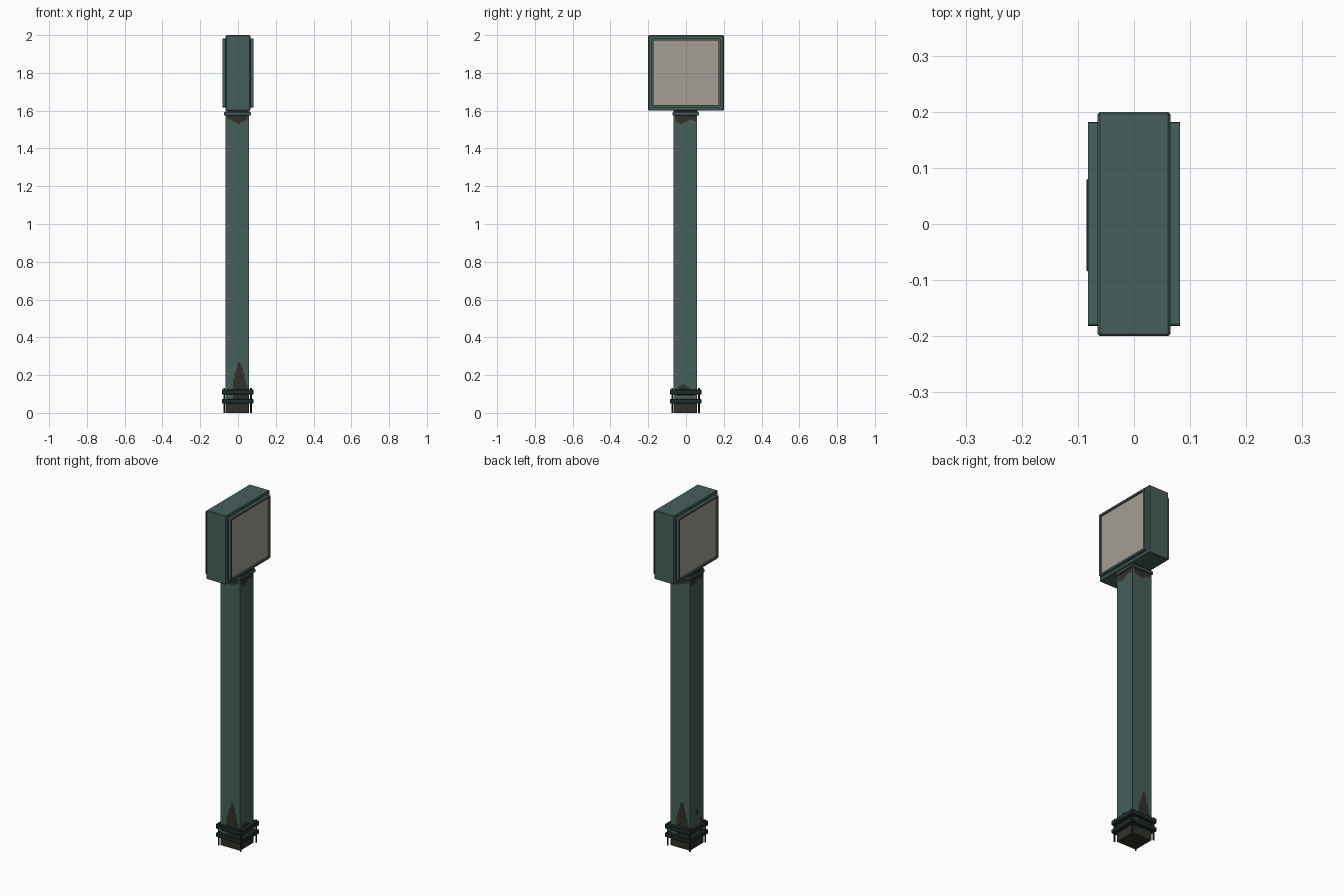
import bpy, bmesh, math
from mathutils import Vector

if "Cube" in bpy.data.objects:
    bpy.data.objects.remove(bpy.data.objects["Cube"])


def mat(name, r, g, b):
    m = bpy.data.materials.new(name)
    m.diffuse_color = (r, g, b, 1)
    m.use_nodes = True
    m.node_tree.nodes["Principled BSDF"].inputs["Base Color"].default_value = m.diffuse_color
    return m


TEAL = mat("teal paint", 0.061, 0.116, 0.106)
DARK = mat("dark metal", 0.014, 0.026, 0.027)
RUST = mat("rust", 0.031, 0.030, 0.022)
SCREEN = mat("beige panel", 0.37, 0.345, 0.295)


def finish(bm, name, mats):
    me = bpy.data.meshes.new(name)
    bm.normal_update()
    bm.to_mesh(me)
    bm.free()
    for m in mats:
        me.materials.append(m)
    ob = bpy.data.objects.new(name, me)
    bpy.context.collection.objects.link(ob)
    return ob


def box_bm(lo, hi):
    bm = bmesh.new()
    bmesh.ops.create_cube(bm, size=1)
    lo, hi = Vector(lo), Vector(hi)
    for v in bm.verts:
        v.co = (lo + hi) / 2 + v.co * (hi - lo)
    return bm


def box(name, lo, hi, m, bevel=0.0):
    bm = box_bm(lo, hi)
    if bevel:
        bmesh.ops.bevel(bm, geom=bm.edges[:], offset=bevel, segments=1, affect='EDGES')
    return finish(bm, name, [m])


# centre of the post, slightly off the origin
CX, CY, H = -0.004, -0.003, 0.0625

# post, sliced finely at both ends so rust can be assigned by rule
bm = box_bm((CX - H, CY - H, 0), (CX + H, CY + H, 1.6))


def cut(co, no):
    bmesh.ops.bisect_plane(bm, geom=bm.verts[:] + bm.edges[:] + bm.faces[:],
                           plane_co=co, plane_no=no)


for i in range(1, 30):
    cut((0, 0, i * 0.01), (0, 0, 1))
for i in range(9):
    cut((0, 0, 1.515 + i * 0.0075), (0, 0, 1))
for i in range(1, 16):
    d = -H + i * H / 8
    cut((CX + d, 0, 0), (1, 0, 0))
    cut((0, CY + d, 0), (0, 1, 0))


def tongue(u):
    # height of the tall rust streak; u runs along the face
    if u < -0.027:
        return 0.05
    return max(0.13, 0.275 - 2.2 * abs(u - 0.012) - 25 * (u - 0.012) ** 2)


def rusty(c, n):
    if abs(n.z) > 0.5:
        return True
    x, y, z = c.x - CX, c.y - CY, c.z
    u = x if abs(n.y) > 0.5 else y
    if z > 1.5:
        return z > 1.542 - 0.009 * math.sin(u * 60 + n.x * 2 + 1) and abs(u) < 0.058
    if abs(n.y) > 0.5:
        return z < tongue(-n.y * x)
    top = 0.05 if z < 0.09 else 0.0
    if n.x > 0:
        return z < 0.05 or (z > 0.09 and z < 0.15 - 4 * abs(u + 0.012) ** 1.5 and abs(u) < 0.05)
    chip = (u / 0.018) ** 2 + ((z - 0.2) / 0.016) ** 2 < 1
    return z < 0.05 or chip or (u < -0.035 and z < 0.16)


bm.normal_update()
for f in bm.faces:
    f.material_index = int(rusty(f.calc_center_median(), f.normal))
finish(bm, "post", [TEAL, RUST])

# two clamping bands around the foot
for i, (a, b) in enumerate([(0.05, 0.074), (0.098, 0.125)]):
    box(f"base_band_{i}", (-0.085, -0.085, a), (0.081, 0.081, b), DARK, 0.003)

# anchor rods at the corners of the foot
for sx in (-1, 1):
    for sy in (-1, 1):
        rb = bmesh.new()
        bmesh.ops.create_cone(rb, cap_ends=True, segments=8, radius1=0.005,
                              radius2=0.005, depth=0.131)
        bmesh.ops.translate(rb, verts=rb.verts[:],
                            vec=(CX + 0.002 + sx * 0.071, CY + 0.001 + sy * 0.071, 0.0655))
        finish(rb, "anchor_rod", [DARK])

# collar between post and head
box("collar", (-0.073, -0.071, 1.575), (0.068, 0.068, 1.593), TEAL, 0.003)
box("collar_neck", (-0.06, -0.06, 1.59), (0.06, 0.06, 1.605), DARK)

# head housing
box("head_housing", (-0.065, -0.2, 1.6), (0.065, 0.2, 2.0), TEAL, 0.004)

# raised frame with a recessed panel on both sides
for s in (-1, 1):
    fb = box_bm((min(s * 0.06, s * 0.082), -0.182, 1.618),
                (max(s * 0.06, s * 0.082), 0.182, 1.982))
    fb.normal_update()
    long_edges = [e for e in fb.edges
                  if abs(e.verts[0].co.x - e.verts[1].co.x) > 0.01]
    bmesh.ops.bevel(fb, geom=long_edges, offset=0.006, segments=2,
                    profile=0.5, affect='EDGES')
    fb.normal_update()
    face = max(fb.faces, key=lambda f: f.normal.x * s)
    bmesh.ops.inset_region(fb, faces=[face], thickness=0.011)
    ext = bmesh.ops.inset_region(fb, faces=[face], thickness=0.001)
    for v in face.verts:
        v.co.x -= s * 0.008
    face.material_index = 1
    finish(fb, "right_panel" if s > 0 else "left_panel", [TEAL, SCREEN])
